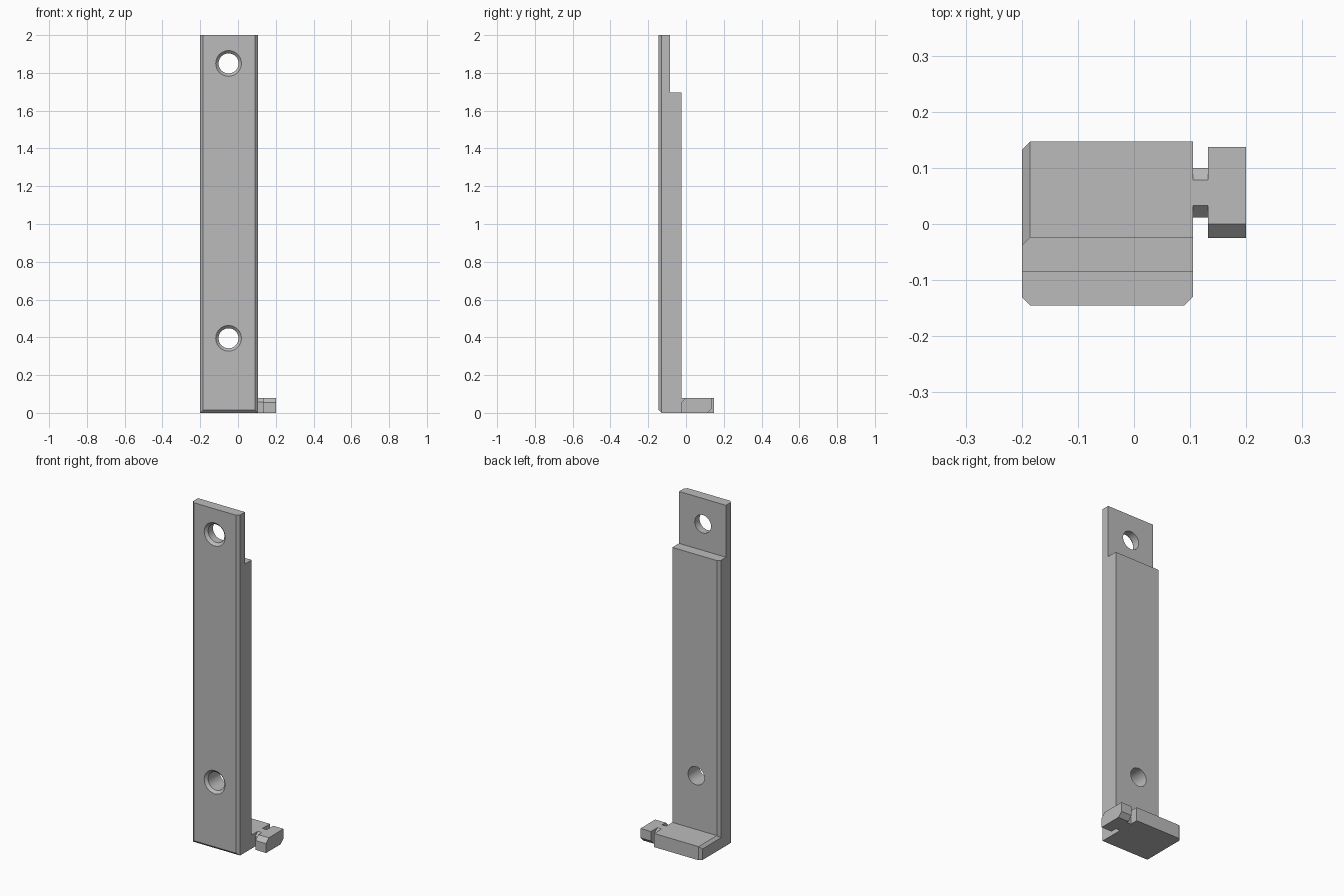
import bpy, bmesh, math
from mathutils import Matrix

if "Cube" in bpy.data.objects:
    bpy.data.objects.remove(bpy.data.objects["Cube"])

GREY = (0.5, 0.5, 0.5, 1)
mat = bpy.data.materials.new("plain grey")
mat.use_nodes = True
mat.diffuse_color = GREY
mat.node_tree.nodes["Principled BSDF"].inputs["Base Color"].default_value = GREY

CHAMFER = 0.015
RIGHT, LEFT = -0.2, 0.105
FRONT, BACK, FOOT_BACK = -0.145, -0.023, 0.147


def extrude_profile(points, x0, x1):
    """Solid with a (y, z) outline running from x0 to x1."""
    bm = bmesh.new()
    face = bm.faces.new([bm.verts.new((x0, y, z)) for y, z in points])
    moved = bmesh.ops.extrude_face_region(bm, geom=[face])["geom"]
    bmesh.ops.translate(bm, vec=(x1 - x0, 0, 0),
                        verts=[v for v in moved if isinstance(v, bmesh.types.BMVert)])
    bmesh.ops.recalc_face_normals(bm, faces=bm.faces)
    return bm


def finish(name, bm):
    mesh = bpy.data.meshes.new(name)
    bm.to_mesh(mesh)
    bm.free()
    mesh.materials.append(mat)
    obj = bpy.data.objects.new(name, mesh)
    bpy.context.collection.objects.link(obj)
    return obj


# L-shaped bracket: upright bar with a stepped top, and a foot to the rear
LEDGE_Z, LEDGE_Y, FOOT_Z = 1.695, -0.085, 0.08
bm = extrude_profile([(FRONT, 0), (FOOT_BACK, 0), (FOOT_BACK, FOOT_Z), (BACK, FOOT_Z),
                      (BACK, LEDGE_Z), (LEDGE_Y, LEDGE_Z), (LEDGE_Y, 2), (FRONT, 2)],
                     RIGHT, LEFT)


def chamfered(edge):
    a, b = (v.co for v in edge.verts)
    mid = (a + b) / 2
    upright = abs(a.z - b.z) > 0.01
    at_front = abs(mid.y - FRONT) < 1e-4
    if at_front:
        return upright or mid.z < 0.01
    on_right = abs(a.x - RIGHT) < 1e-4 and abs(b.x - RIGHT) < 1e-4
    foot_top = abs(mid.z - FOOT_Z) < 1e-4
    return on_right and (foot_top or (upright and mid.z < LEDGE_Z))


bmesh.ops.bevel(bm, geom=[e for e in bm.edges if chamfered(e)], offset=CHAMFER,
                offset_type='OFFSET', segments=1, profile=0.5, affect='EDGES')
bracket = finish("bracket", bm)

# Two countersunk screw holes
HOLE_R, OVER = 0.053, 0.02
for z in (0.395, 1.85):
    bm = bmesh.new()
    outline = [(0, FRONT - OVER), (HOLE_R + CHAMFER + OVER, FRONT - OVER),
               (HOLE_R, FRONT + CHAMFER), (HOLE_R, BACK + OVER), (0, BACK + OVER)]
    verts = [bm.verts.new((r, y, 0)) for r, y in outline]
    edges = [bm.edges.new(pair) for pair in zip(verts, verts[1:])]
    bmesh.ops.spin(bm, geom=verts + edges, cent=(0, 0, 0), axis=(0, 1, 0),
                   angle=math.tau, steps=40)
    bmesh.ops.remove_doubles(bm, verts=bm.verts, dist=1e-5)
    bmesh.ops.recalc_face_normals(bm, faces=bm.faces)
    bm.transform(Matrix.Translation((-0.05, 0, z)))
    cutter = finish("hole_cutter", bm)
    cutter.hide_render = True
    mod = bracket.modifiers.new("hole", 'BOOLEAN')
    mod.operation, mod.solver, mod.object = 'DIFFERENCE', 'EXACT', cutter
    bpy.context.view_layer.objects.active = bracket
    bpy.ops.object.modifier_apply(modifier=mod.name)
    bpy.data.objects.remove(cutter)

# Side catch: narrow neck and a wider head with opposite corners cut
finish("catch_neck", extrude_profile(
    [(0.012, 0), (0.1, 0), (0.1, 0.058), (0.078, FOOT_Z), (0.033, FOOT_Z), (0.012, 0.058)],
    LEFT - 0.005, 0.135))
finish("catch_head", extrude_profile(
    [(-0.025, 0), (0.112, 0), (0.137, 0.025), (0.137, FOOT_Z), (0, FOOT_Z), (-0.025, 0.055)],
    0.132, 0.2))

# Smooth hole walls, crisp chamfers
bpy.ops.object.select_all(action='DESELECT')
bracket.select_set(True)
bpy.context.view_layer.objects.active = bracket
bpy.ops.object.shade_smooth_by_angle(angle=math.radians(25))
